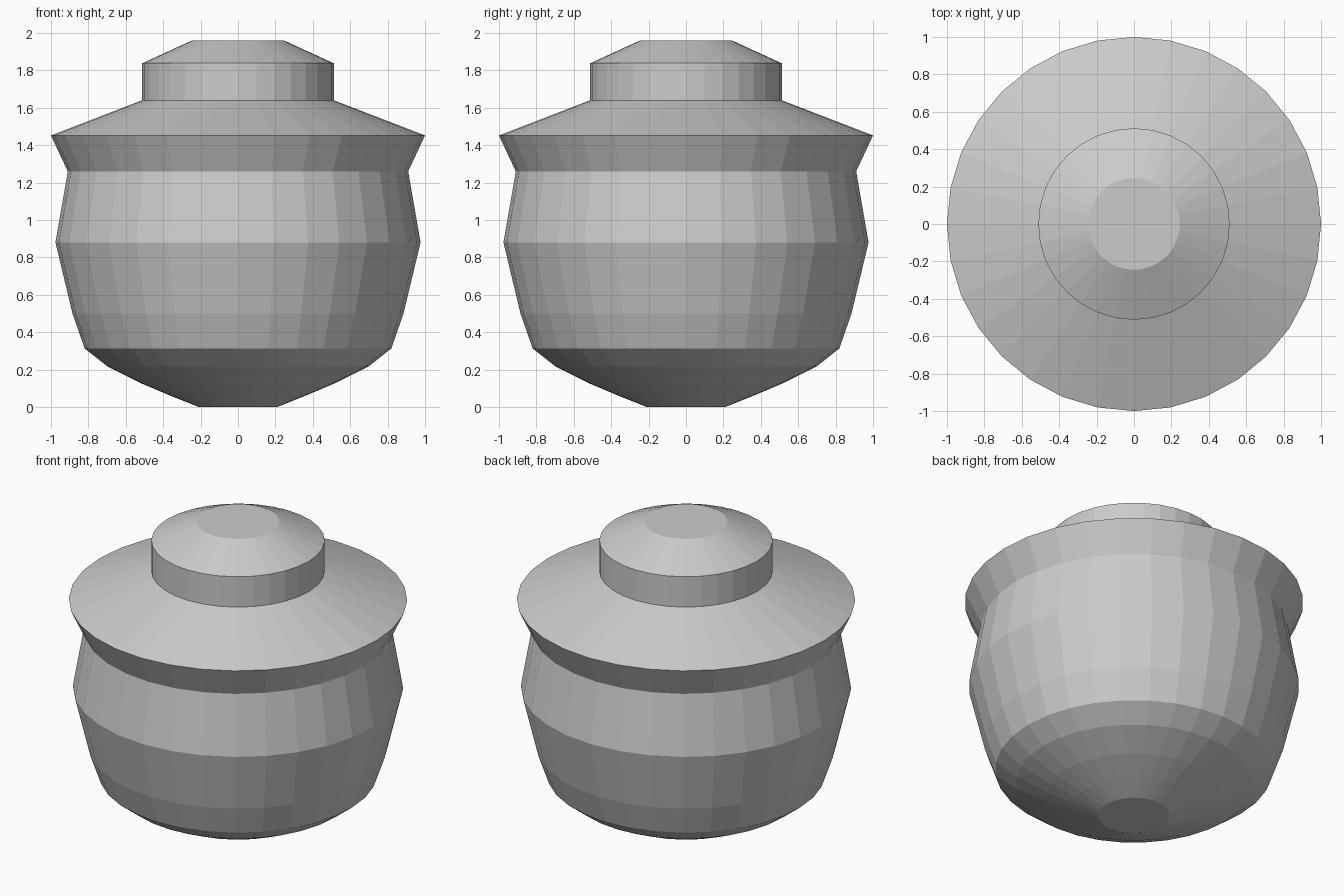
import bpy, bmesh, math

if "Cube" in bpy.data.objects:
    bpy.data.objects.remove(bpy.data.objects["Cube"])

SIDES = 32


def lathe(name, profile, cap_bottom=False, cap_top=False):
    """Turn a (radius, height) profile around z with flat facets."""
    bm = bmesh.new()
    rings = []
    for r, z in profile:
        rings.append([bm.verts.new((r * math.cos(2 * math.pi * i / SIDES),
                                    r * math.sin(2 * math.pi * i / SIDES), z))
                      for i in range(SIDES)])
    for low, high in zip(rings, rings[1:]):
        for i in range(SIDES):
            j = (i + 1) % SIDES
            bm.faces.new((low[i], low[j], high[j], high[i]))
    if cap_bottom:
        bm.faces.new(rings[0][::-1])
    if cap_top:
        bm.faces.new(rings[-1])
    mesh = bpy.data.meshes.new(name)
    bm.to_mesh(mesh)
    bm.free()
    obj = bpy.data.objects.new(name, mesh)
    bpy.context.collection.objects.link(obj)
    return obj


# Rounded pot body with flared rim
lathe("pot_body", [(0.21, 0), (0.36, 0.06), (0.516, 0.126), (0.698, 0.217),
                   (0.82, 0.313), (0.885, 0.50), (0.976, 0.88),
                   (0.91, 1.26), (1.0, 1.452)], cap_bottom=True)

# Sloping lid resting on the rim
lathe("lid", [(1.0, 1.452), (0.512, 1.64)])

# Raised lid knob with bevelled top
lathe("lid_knob", [(0.512, 1.64), (0.512, 1.838), (0.245, 1.96)], cap_top=True)
